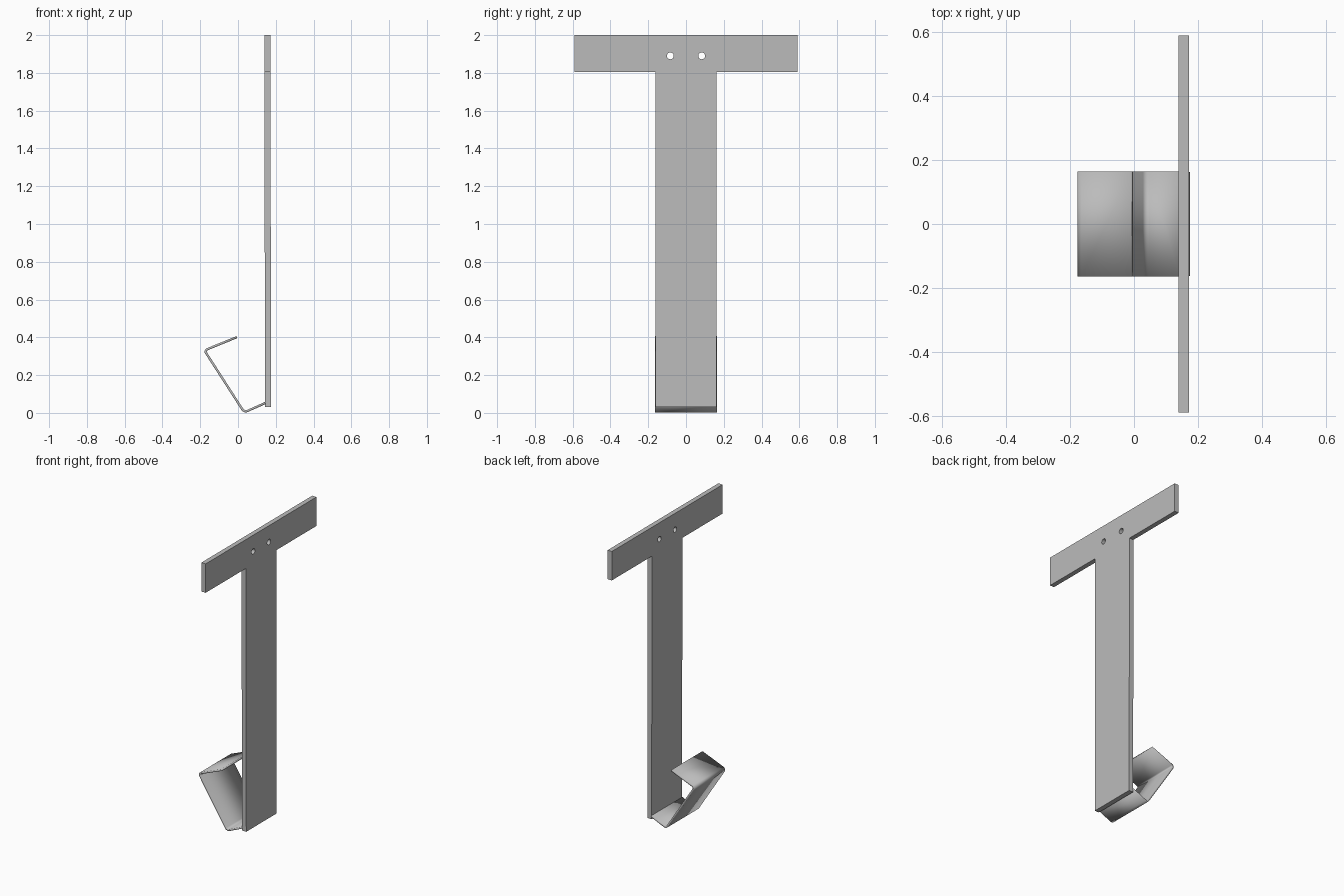
import bpy
import bmesh
import math
from mathutils import Matrix

cube = bpy.data.objects.get("Cube")
if cube:
    bpy.data.objects.remove(cube, do_unlink=True)

grey = bpy.data.materials.new("plain_grey")
grey.use_nodes = True
colour = (0.5, 0.5, 0.5, 1)
grey.diffuse_color = colour
grey.node_tree.nodes["Principled BSDF"].inputs["Base Color"].default_value = colour


def finish(name, bm):
    bmesh.ops.recalc_face_normals(bm, faces=bm.faces)
    mesh = bpy.data.meshes.new(name)
    bm.to_mesh(mesh)
    bm.free()
    mesh.materials.append(grey)
    obj = bpy.data.objects.new(name, mesh)
    bpy.context.collection.objects.link(obj)
    return obj


def board(name, half_width, bottom, top, x_bottom, x_top, thickness=0.032):
    """Flat upright board that may lean slightly along x."""
    bm = bmesh.new()
    bmesh.ops.create_cube(bm, size=1)
    for v in bm.verts:
        high = v.co.z > 0
        v.co.x = v.co.x * thickness + (x_top if high else x_bottom)
        v.co.y *= 2 * half_width
        v.co.z = top if high else bottom
    return finish(name, bm)


# Upright post and the crossbar on top of it
board("post", 0.162, 0.032, 1.805, 0.159, 0.156)
crossbar = board("crossbar", 0.59, 1.805, 2.0, 0.156, 0.156)

# Two screw holes through the crossbar
bm = bmesh.new()
for side in (-1, 1):
    place = Matrix.Translation((0.156, side * 0.083, 1.89)) @ Matrix.Rotation(math.pi / 2, 4, "Y")
    bmesh.ops.create_cone(bm, cap_ends=True, segments=32, radius1=0.018,
                          radius2=0.018, depth=0.2, matrix=place)
cutter = finish("hole_cutter", bm)
cutter.hide_render = True
cutter.hide_set(True)
cut = crossbar.modifiers.new("screw_holes", "BOOLEAN")
cut.operation = "DIFFERENCE"
cut.solver = "EXACT"
cut.object = cutter

# Bent strip hook: folded sheet with rounded bends, thickened
path = [(0.144, 0.052), (0.033, 0.003), (-0.178, 0.331), (-0.006, 0.401)]
bm = bmesh.new()
rows = [[bm.verts.new((x, y, z)) for y in (-0.164, 0.164)] for x, z in path]
for a, b in zip(rows, rows[1:]):
    bm.faces.new((a[0], a[1], b[1], b[0]))
bends = [e for e in bm.edges if len(e.link_faces) == 2]
bmesh.ops.bevel(bm, geom=bends, offset=0.018, offset_type="OFFSET",
                segments=6, profile=0.5, affect="EDGES")
hook = finish("hook", bm)
solid = hook.modifiers.new("sheet_thickness", "SOLIDIFY")
solid.thickness = 0.012
solid.offset = 0
solid.use_even_offset = True
bpy.ops.object.select_all(action="DESELECT")
hook.select_set(True)
bpy.context.view_layer.objects.active = hook
bpy.ops.object.shade_smooth_by_angle(angle=math.radians(40))
